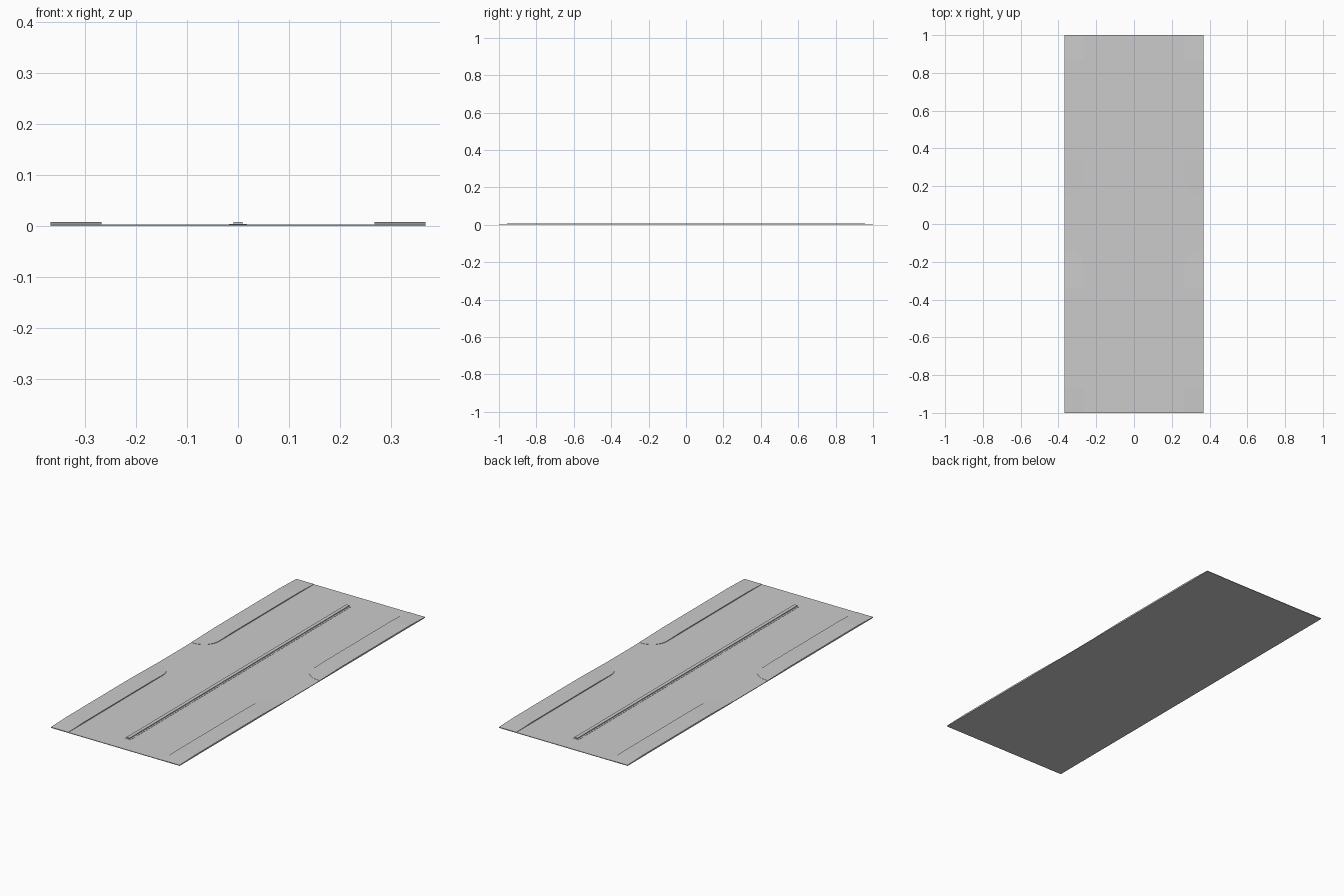
import bpy, bmesh, math

if "Cube" in bpy.data.objects:
    bpy.data.objects.remove(bpy.data.objects["Cube"])

HALF_W, HALF_L = 0.367, 1.0
SLAB_TOP, KERB_TOP, KERB_LOW = 0.003, 0.008, 0.004


def new_object(name, bm):
    bmesh.ops.recalc_face_normals(bm, faces=bm.faces)
    mesh = bpy.data.meshes.new(name)
    bm.to_mesh(mesh)
    bm.free()
    obj = bpy.data.objects.new(name, mesh)
    bpy.context.collection.objects.link(obj)
    return obj


def loft(name, rings):
    bm = bmesh.new()
    loops = [[bm.verts.new(p) for p in ring] for ring in rings]
    for a, b in zip(loops, loops[1:]):
        n = len(a)
        for i in range(n):
            j = (i + 1) % n
            bm.faces.new((a[i], a[j], b[j], b[i]))
    bm.faces.new(loops[0])
    bm.faces.new(loops[-1])
    return new_object(name, bm)


def box(name, hx, hy, z0, z1):
    rings = [[(-hx, -hy, z), (hx, -hy, z), (hx, hy, z), (-hx, hy, z)]
             for z in (z0, z1)]
    return loft(name, rings)


# Road slab
slab = box("road_slab", HALF_W, HALF_L, 0, SLAB_TOP)

# Central divider: wide low foot and narrow raised strip
box("divider_foot", 0.018, 0.9, 0.002, 0.004)
box("divider_strip", 0.009, 0.895, 0.003, KERB_TOP)

# Raised side pavement: rounded inner corner, ramps at both ends
inner, corner_y, radius = 0.267, 0.143, 0.085
sections = []
for i in range(7):
    t = math.radians(90 * i / 6)
    y = corner_y + radius * (1 - math.cos(t))
    x = inner + radius * (1 - math.sin(t))
    ramp = (y - corner_y) / (0.34 - corner_y)
    sections.append((x, y, KERB_LOW + (KERB_TOP - KERB_LOW) * ramp))
sections += [(inner, 0.34, KERB_TOP), (inner, 0.87, KERB_TOP),
             (inner, HALF_L, KERB_LOW)]
pavement = loft("side_pavement", [
    [(x, y, 0.002), (HALF_W, y, 0.002), (HALF_W, y, z), (x, y, z)]
    for x, y, z in sections])
mirror = pavement.modifiers.new("mirror", 'MIRROR')
mirror.use_axis = (True, True, False)
mirror.use_mirror_merge = False
